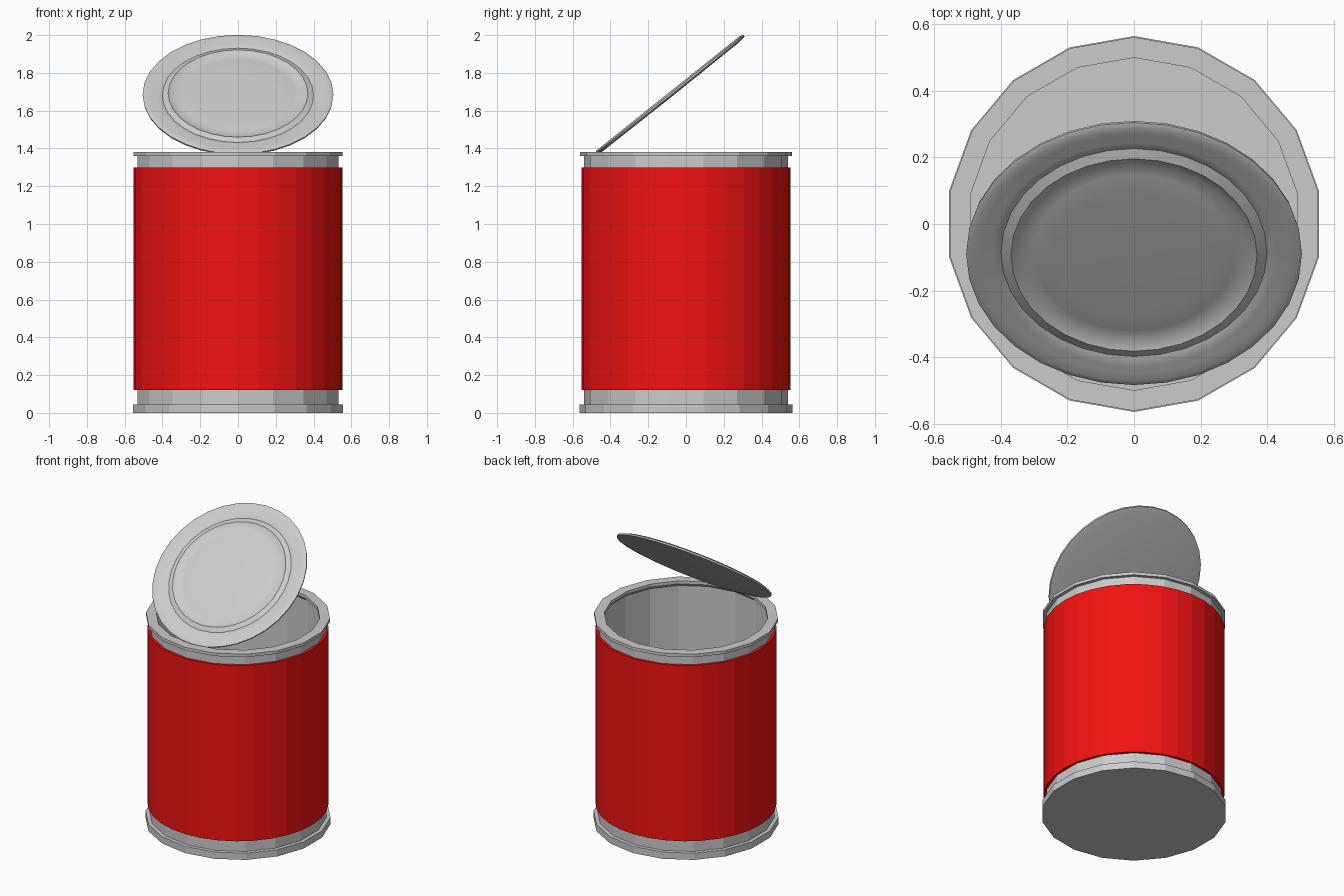
import bpy, bmesh, math
from mathutils import Vector

if "Cube" in bpy.data.objects:
    bpy.data.objects.remove(bpy.data.objects["Cube"])


def revolve(name, profile, sides, start=0.0, closed=False, smooth=None):
    """Spin a list of (radius, height) points around z; radius 0 makes a pole."""
    bm = bmesh.new()
    rings = []
    for r, z in profile:
        if r == 0:
            rings.append([bm.verts.new((0, 0, z))] * sides)
        else:
            rings.append([bm.verts.new((r * math.cos(start + math.tau * i / sides),
                                        r * math.sin(start + math.tau * i / sides), z))
                          for i in range(sides)])
    pairs = list(zip(rings, rings[1:]))
    if closed:
        pairs.append((rings[-1], rings[0]))
    for a, b in pairs:
        for i in range(sides):
            j = (i + 1) % sides
            bm.faces.new(dict.fromkeys((a[i], a[j], b[j], b[i])))
    bmesh.ops.recalc_face_normals(bm, faces=bm.faces)
    mesh = bpy.data.meshes.new(name)
    bm.to_mesh(mesh)
    bm.free()
    obj = bpy.data.objects.new(name, mesh)
    bpy.context.collection.objects.link(obj)
    if smooth:
        bpy.ops.object.select_all(action='DESELECT')
        obj.select_set(True)
        bpy.context.view_layer.objects.active = obj
        bpy.ops.object.shade_smooth_by_angle(angle=math.radians(smooth))
    return obj


# Hollow can: base flange, outer wall, top flange, inner wall and floor
STEP = math.radians(10)
revolve("can_body", [(0, 0), (0.565, 0), (0.565, 0.045), (0.54, 0.045),
                     (0.54, 1.36), (0.562, 1.36), (0.562, 1.38), (0.50, 1.38),
                     (0.50, 1.36), (0.52, 1.34), (0.52, 0.05), (0, 0.05)],
        18, STEP)

# Red paper label wrapped around the wall
label = revolve("label", [(0.552, 0.12), (0.552, 1.30), (0.53, 1.30), (0.53, 0.12)],
                32, closed=True)
red = bpy.data.materials.new("label_red")
red.diffuse_color = (0.9, 0.006, 0.006, 1)
red.use_nodes = True
red.node_tree.nodes["Principled BSDF"].inputs["Base Color"].default_value = red.diffuse_color
label.data.materials.append(red)

# Opened lid: pressed rings on the upper face, plain underside
lid = revolve("lid", [(0, 0.002), (0.24, 0.002), (0.30, 0.0), (0.34, -0.006),
                      (0.37, 0.010), (0.40, -0.002), (0.43, 0.010), (0.46, 0.004),
                      (0.485, 0.012), (0.505, 0.004), (0.503, -0.006),
                      (0.46, -0.012), (0, -0.014)], 32, smooth=40)
lid.rotation_euler.x = math.radians(38.6)
lid.location = Vector((0, -0.087, 1.683))
